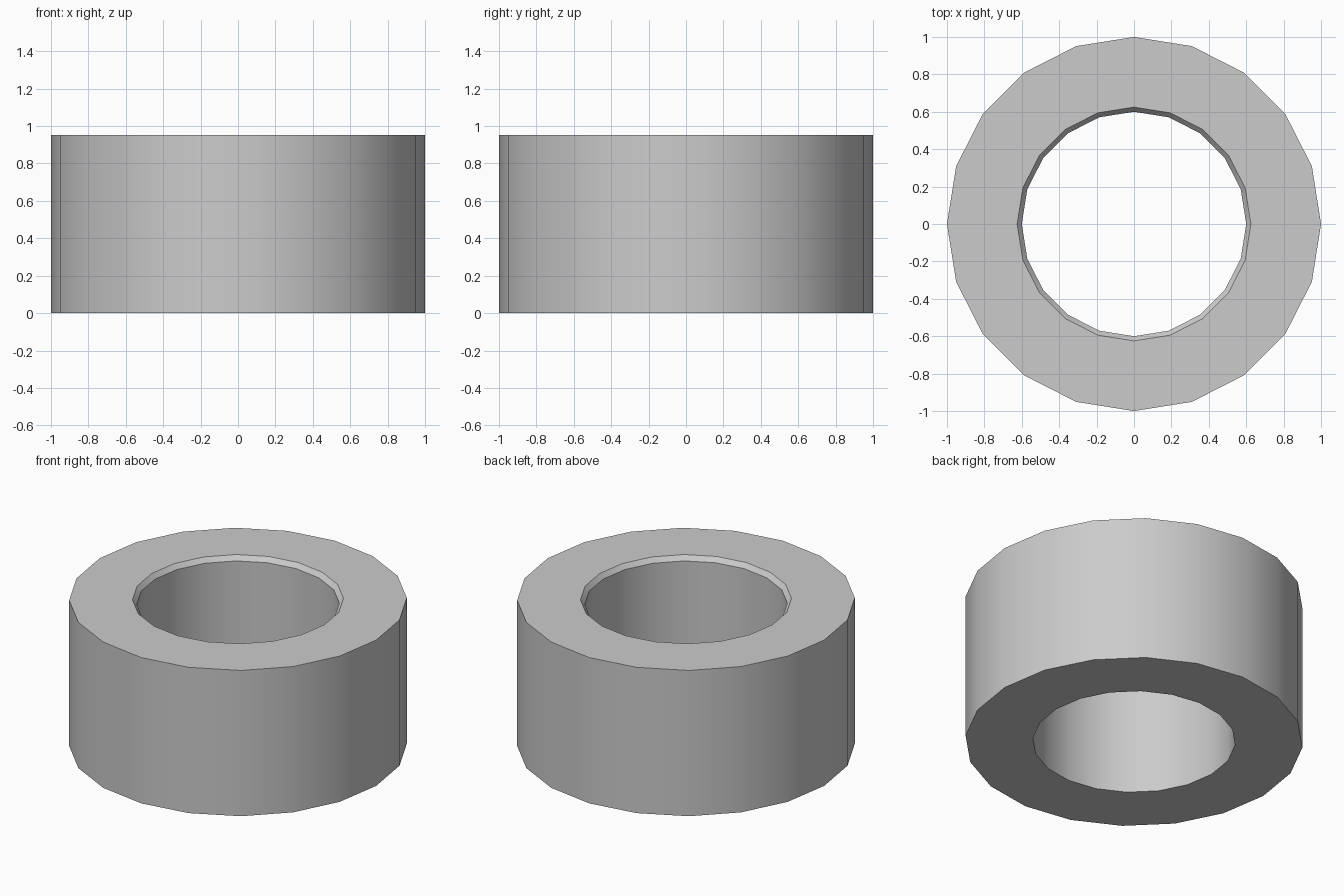
import bpy, bmesh, math

if "Cube" in bpy.data.objects:
    bpy.data.objects.remove(bpy.data.objects["Cube"])

SIDES = 20
# Closed cross-section (radius, height): straight outside, bore with a chamfered top rim
PROFILE = [(1.0, 0.0), (1.0, 0.953), (0.625, 0.953), (0.6, 0.923), (0.6, 0.0)]

bm = bmesh.new()
rings = []
for i in range(SIDES):
    a = 2 * math.pi * i / SIDES
    rings.append([bm.verts.new((r * math.cos(a), r * math.sin(a), z)) for r, z in PROFILE])

# Join neighbouring cross-sections all the way round
n = len(PROFILE)
for i in range(SIDES):
    p, q = rings[i], rings[(i + 1) % SIDES]
    for k in range(n):
        m = (k + 1) % n
        bm.faces.new((p[k], q[k], q[m], p[m]))
bmesh.ops.recalc_face_normals(bm, faces=bm.faces[:])

mesh = bpy.data.meshes.new("spacer_ring")
bm.to_mesh(mesh)
bm.free()
ring = bpy.data.objects.new("spacer_ring", mesh)
bpy.context.collection.objects.link(ring)

# Smooth round walls, crisp rims
bpy.context.view_layer.objects.active = ring
ring.select_set(True)
bpy.ops.object.shade_smooth_by_angle(angle=math.radians(30))
